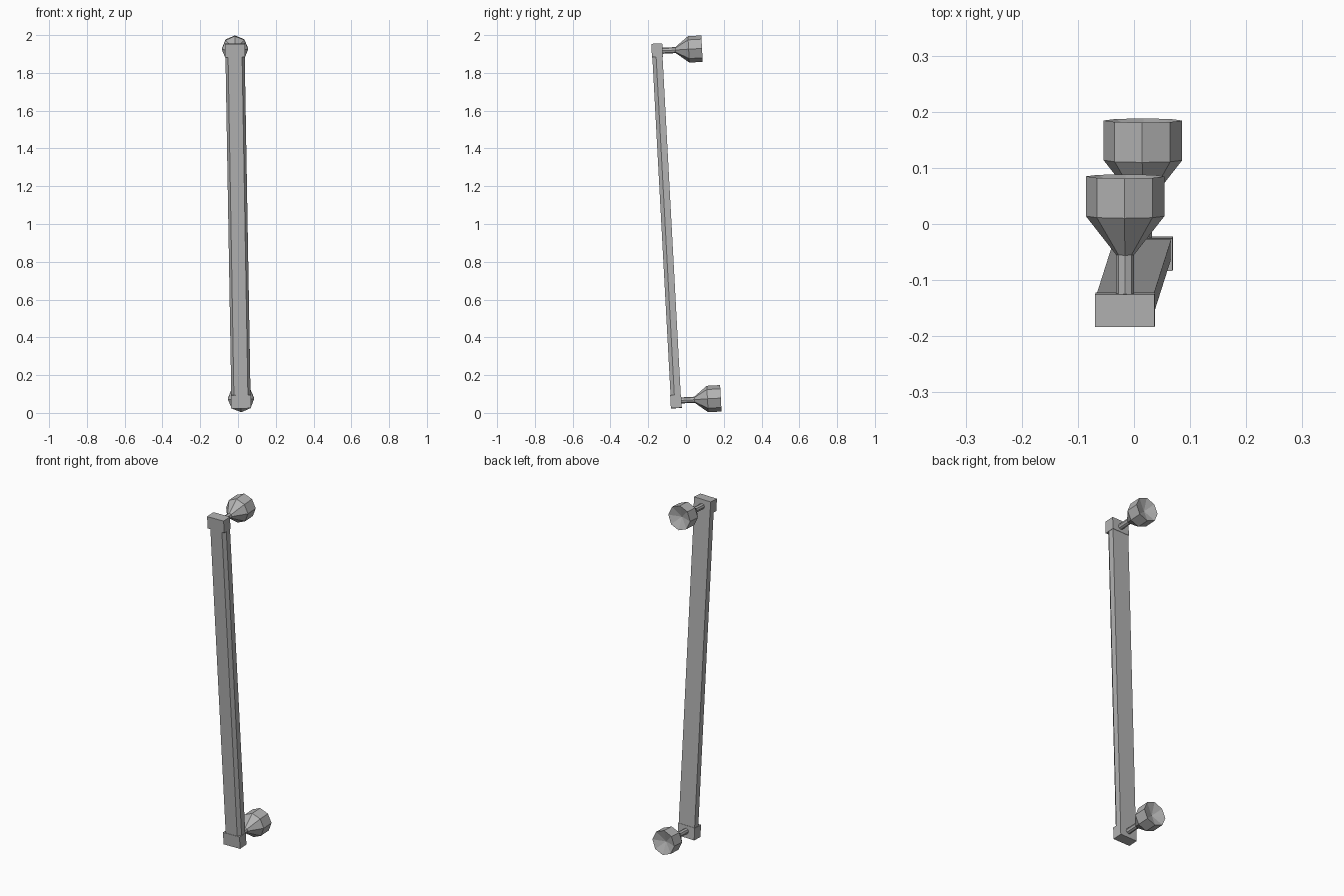
import bpy, bmesh, math
from mathutils import Matrix, Vector

if "Cube" in bpy.data.objects:
    bpy.data.objects.remove(bpy.data.objects["Cube"], do_unlink=True)

grey = bpy.data.materials.new("metal_grey")
grey.use_nodes = True
GREY = (0.45, 0.45, 0.45, 1)
grey.diffuse_color = GREY
grey.node_tree.nodes["Principled BSDF"].inputs["Base Color"].default_value = GREY

# The whole handle leans slightly forward and sideways
lean = Matrix.Translation((0, -0.103, 0.99)) @ Matrix.Rotation(math.radians(3.08), 4, "X") \
    @ Matrix.Rotation(math.radians(-0.98), 4, "Y")

WIDTH, DEPTH = 0.053, 0.029      # half sizes of the end blocks
HALF, CAP = 0.966, 0.07          # half length, block length


def finish(name, bm):
    bmesh.ops.recalc_face_normals(bm, faces=bm.faces)
    mesh = bpy.data.meshes.new(name)
    bm.to_mesh(mesh)
    bm.free()
    mesh.materials.append(grey)
    obj = bpy.data.objects.new(name, mesh)
    bpy.context.collection.objects.link(obj)
    obj.matrix_world = lean


def prism(name, outline, z0, z1):
    """Extrude an x-y outline between two heights."""
    bm = bmesh.new()
    face = bm.faces.new([bm.verts.new((x, y, z0)) for x, y in outline])
    top = bmesh.ops.extrude_face_region(bm, geom=[face])["geom"]
    verts = [v for v in top if isinstance(v, bmesh.types.BMVert)]
    bmesh.ops.translate(bm, verts=verts, vec=(0, 0, z1 - z0))
    finish(name, bm)


def knob(name, z):
    """Eight-sided turned profile along +y, with a dished end."""
    profile = [(0.016, DEPTH - 0.004), (0.016, 0.098), (0.07, 0.167), (0.07, 0.238)]
    bm = bmesh.new()
    rings = []
    for r, y in profile:
        angles = [math.tau * i / 8 for i in range(8)]
        rings.append([bm.verts.new((r * math.cos(a), y, z + r * math.sin(a))) for a in angles])
    for a, b in zip(rings, rings[1:]):
        for i in range(8):
            j = (i + 1) % 8
            bm.faces.new((a[i], a[j], b[j], b[i]))
    bm.faces.new(rings[0])
    dish = bm.verts.new((0, profile[-1][1] - 0.025, z))
    for i in range(8):
        bm.faces.new((rings[-1][i], rings[-1][(i + 1) % 8], dish))
    finish(name, bm)


# Long bar with chamfered front edges
w, d = WIDTH - 0.002, DEPTH - 0.002
bar = [(-w, d), (w, d), (w, -d + 0.02), (w - 0.014, -d), (-w + 0.014, -d), (-w, -d + 0.02)]
prism("grip_bar", bar, -HALF + CAP, HALF - CAP)

# Square end blocks and mounting knobs
block = [(-WIDTH, DEPTH), (WIDTH, DEPTH), (WIDTH, -DEPTH), (-WIDTH, -DEPTH)]
prism("upper_end_block", block, HALF - CAP, HALF)
prism("lower_end_block", block, -HALF, -HALF + CAP)
knob("upper_mounting_knob", 0.927)
knob("lower_mounting_knob", -0.927)
